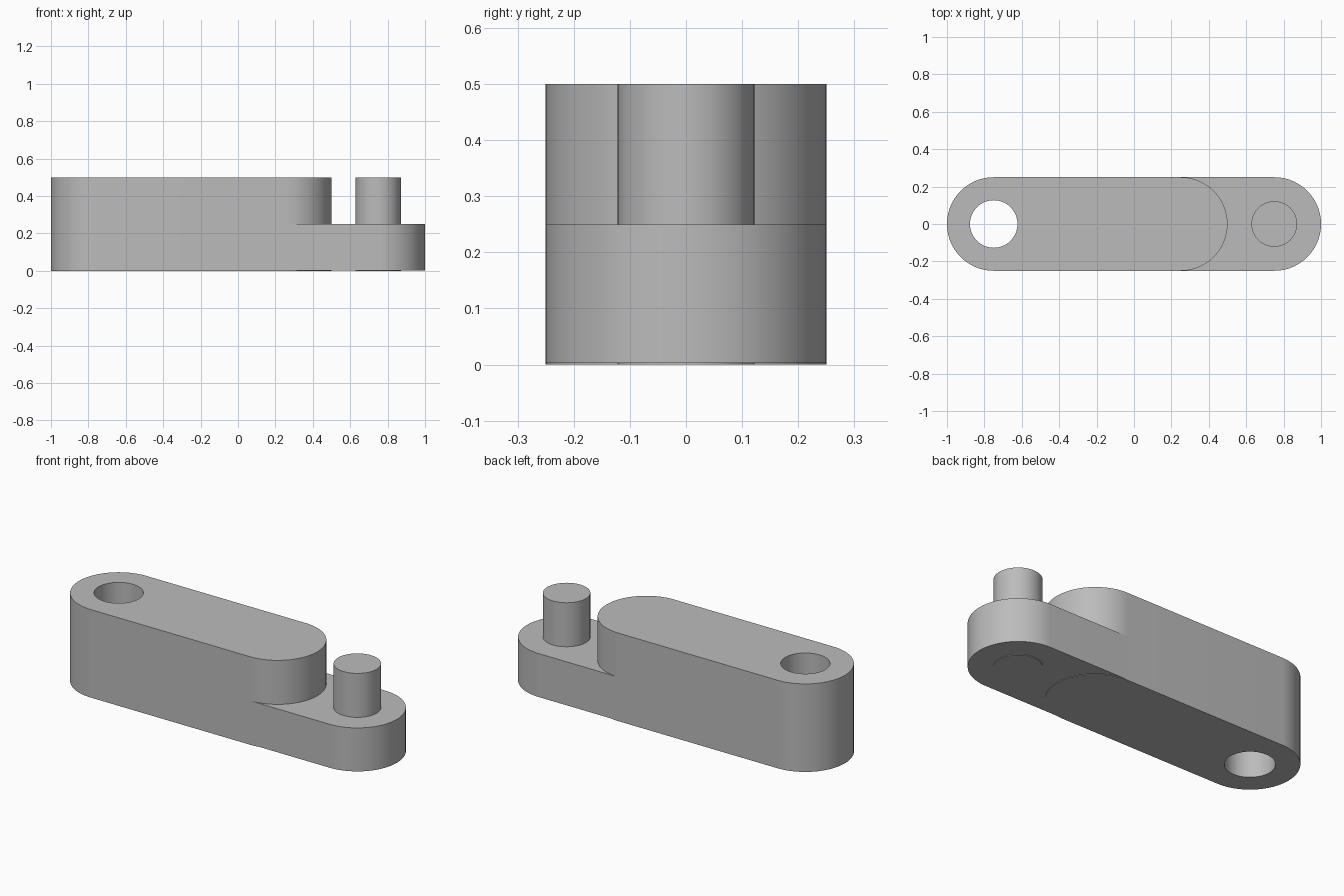
import bpy, bmesh, math

cube = bpy.data.objects.get("Cube")
if cube:
    bpy.data.objects.remove(cube, do_unlink=True)

# One plain grey for the whole part
grey = bpy.data.materials.new("plain_grey")
grey.use_nodes = True
colour = (0.5, 0.5, 0.5, 1)
grey.diffuse_color = colour
grey.node_tree.nodes["Principled BSDF"].inputs["Base Color"].default_value = colour

R = 0.25      # half width of the arm
END = 0.75    # distance of hole and pin from the centre
STEP = 0.25   # where the tall block's rounded end begins


def arc(cx, radius, start, end, steps):
    """Points of an arc around (cx, 0), angles in degrees."""
    angles = [math.radians(start + (end - start) * i / steps) for i in range(steps + 1)]
    return [(cx + radius * math.cos(a), radius * math.sin(a)) for a in angles]


def circle(cx, radius):
    return arc(cx, radius, 0, 360, 64)[:-1]


def extrude(name, outline, z0, z1):
    """Solid prism over a flat outline."""
    bm = bmesh.new()
    face = bm.faces.new([bm.verts.new((x, y, z0)) for x, y in outline])
    top = bmesh.ops.extrude_face_region(bm, geom=[face])["geom"]
    bmesh.ops.translate(bm, vec=(0, 0, z1 - z0),
                        verts=[v for v in top if isinstance(v, bmesh.types.BMVert)])
    bmesh.ops.recalc_face_normals(bm, faces=bm.faces)
    mesh = bpy.data.meshes.new(name)
    bm.to_mesh(mesh)
    bm.free()
    mesh.materials.append(grey)
    obj = bpy.data.objects.new(name, mesh)
    bpy.context.collection.objects.link(obj)
    return obj


# Tall block with two rounded ends
block = extrude("tall_block", arc(-END, R, 90, 270, 48) + arc(STEP, R, -90, 90, 48), 0, 0.5)

# Low arm that carries the pin, hollowed to fit around the block's end
low_arm = extrude("low_arm", arc(END, R, -90, 90, 48) + arc(STEP, R, 90, -90, 48), 0.003, 0.25)

# Upright pin
pin = extrude("pin", circle(END, 0.122), 0, 0.5)

# Through hole
cutter = extrude("hole_cutter", circle(-END, 0.127), -0.1, 0.6)
cutter.hide_render = True
cutter.hide_viewport = True
cut = block.modifiers.new("hole", 'BOOLEAN')
cut.operation = 'DIFFERENCE'
cut.solver = 'EXACT'
cut.object = cutter

# Bake the hole, then remove the cutter
bpy.context.view_layer.update()
graph = bpy.context.evaluated_depsgraph_get()
drilled = bpy.data.meshes.new_from_object(block.evaluated_get(graph))
block.modifiers.clear()
block.data = drilled
bpy.data.objects.remove(cutter, do_unlink=True)

# Smooth curved walls, crisp rims
for obj in (block, low_arm, pin):
    bpy.ops.object.select_all(action='DESELECT')
    obj.select_set(True)
    bpy.context.view_layer.objects.active = obj
    bpy.ops.object.shade_smooth_by_angle(angle=math.radians(30))
